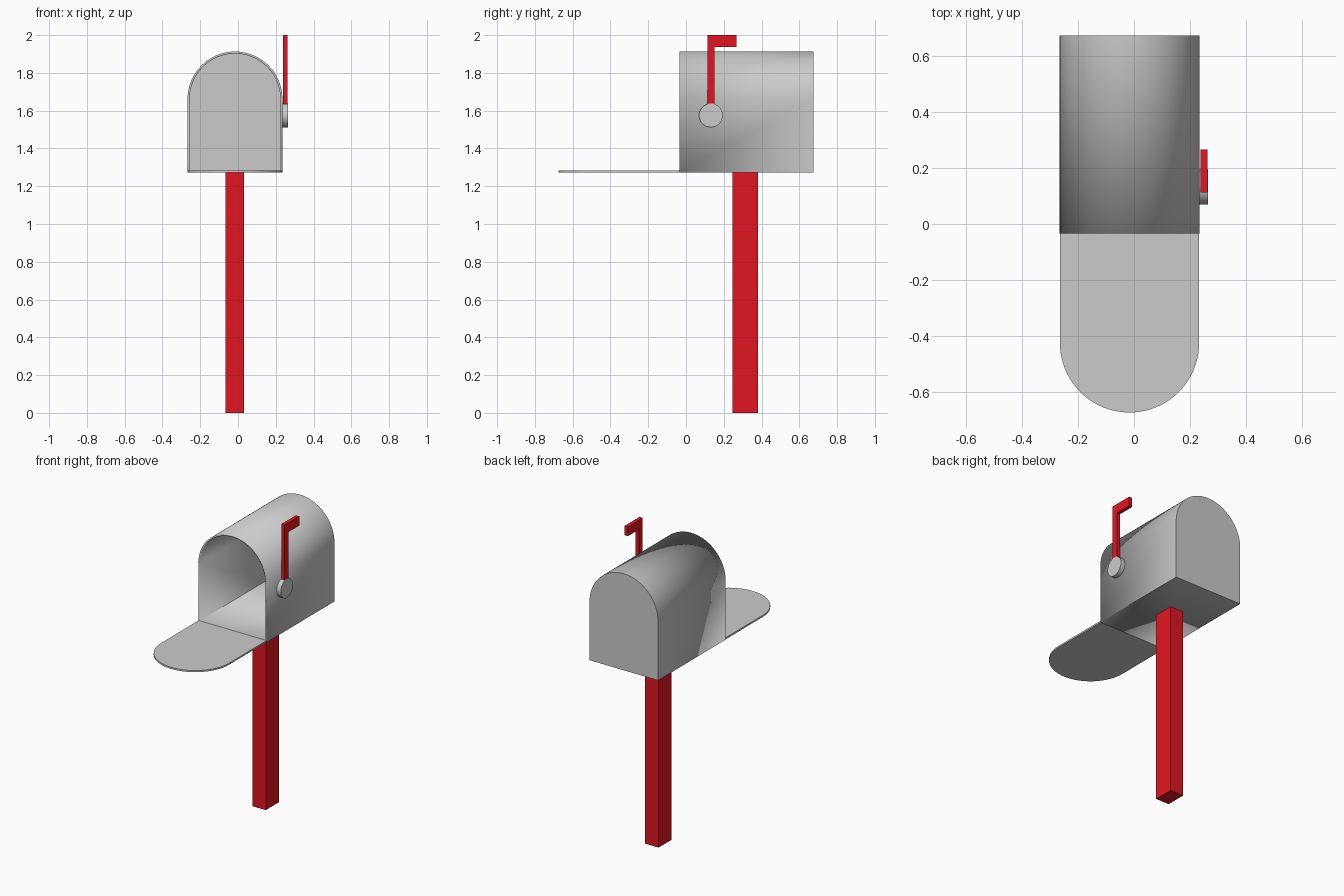
import bpy, bmesh
from math import pi, cos, sin
from mathutils import Vector

if "Cube" in bpy.data.objects:
    bpy.data.objects.remove(bpy.data.objects["Cube"])

CX, R = -0.016, 0.251            # box centre line and arch radius
BOTTOM, HEIGHT = 1.273, 0.64     # box floor and total height
FRONT, BACK = -0.034, 0.674
WALL = 0.011

red = bpy.data.materials.new("red_paint")
red.diffuse_color = (0.75, 0.008, 0.015, 1)
red.use_nodes = True
red.node_tree.nodes["Principled BSDF"].inputs["Base Color"].default_value = red.diffuse_color


def arch(radius, height, n=40):
    """Outline with a flat base and a round top, as (across, up) pairs."""
    spring = height - radius
    pts = [(-radius, 0), (radius, 0)]
    pts += [(radius * cos(pi * i / n), spring + radius * sin(pi * i / n)) for i in range(n + 1)]
    return pts


def prism(name, points, direction, mat=None, open_start=False):
    """Extrude a flat outline along a direction."""
    bm = bmesh.new()
    start = bm.faces.new([bm.verts.new(p) for p in points])
    ext = bmesh.ops.extrude_face_region(bm, geom=[start], use_keep_orig=True)
    moved = [g for g in ext["geom"] if isinstance(g, bmesh.types.BMVert)]
    bmesh.ops.translate(bm, verts=moved, vec=Vector(direction))
    bmesh.ops.recalc_face_normals(bm, faces=bm.faces)
    if open_start:
        bmesh.ops.delete(bm, geom=[start], context='FACES_ONLY')
    mesh = bpy.data.meshes.new(name)
    bm.to_mesh(mesh)
    bm.free()
    ob = bpy.data.objects.new(name, mesh)
    bpy.context.collection.objects.link(ob)
    if mat:
        mesh.materials.append(mat)
    smooth(ob)
    return ob


def smooth(ob):
    bpy.ops.object.select_all(action='DESELECT')
    ob.select_set(True)
    bpy.context.view_layer.objects.active = ob
    bpy.ops.object.shade_smooth_by_angle(angle=pi / 6)


# Hollow box, open at the front
box = prism("mailbox_body", [(CX + u, FRONT, BOTTOM + v) for u, v in arch(R, HEIGHT)],
            (0, BACK - FRONT, 0), open_start=True)
shell = box.modifiers.new("wall", 'SOLIDIFY')
shell.thickness = WALL
shell.offset = -1
shell.use_even_offset = True

# Door folded down flat in front of the box
prism("door", [(CX + u, FRONT - v, BOTTOM) for u, v in arch(R - 0.002, HEIGHT)], (0, 0, WALL))

# Post
prism("post", [(-0.066, 0.245, 0), (0.032, 0.245, 0), (0.032, 0.381, 0), (-0.066, 0.381, 0)],
      (0, 0, BOTTOM), red)

# Flag pivot disc on the right wall
bpy.ops.mesh.primitive_cylinder_add(vertices=32, radius=0.063, depth=0.031,
                                    location=(0.2495, 0.132, 1.575), rotation=(0, pi / 2, 0))
pivot = bpy.context.object
pivot.name = "flag_pivot"
smooth(pivot)

# L-shaped flag
flag = [(0.113, 1.62), (0.152, 1.62), (0.152, 1.938), (0.267, 1.938), (0.267, 2.0), (0.113, 2.0)]
prism("flag", [(0.238, y, z) for y, z in flag], (0.024, 0, 0), red)
